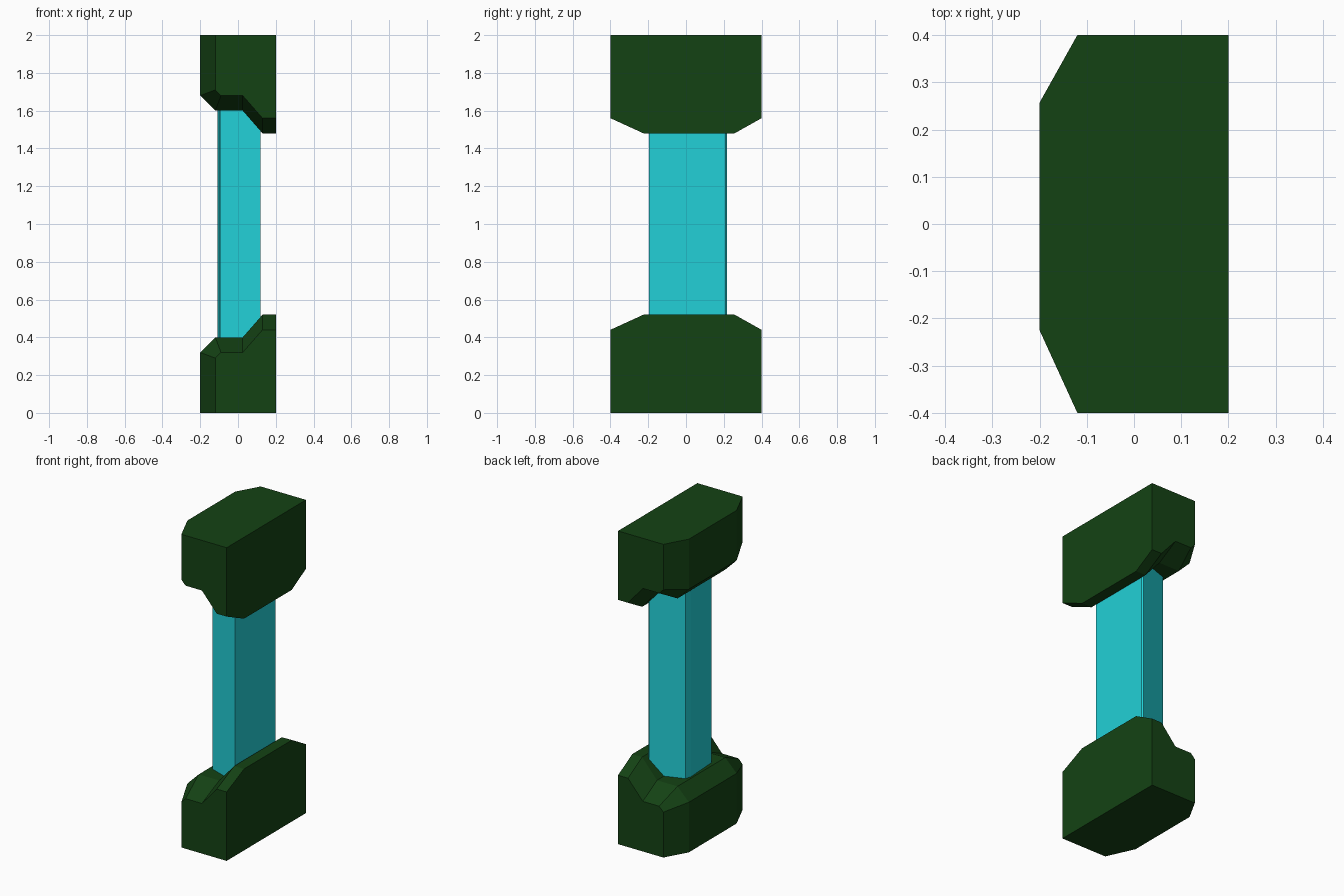
import bpy
import bmesh

if "Cube" in bpy.data.objects:
    bpy.data.objects.remove(bpy.data.objects["Cube"])


def material(name, rgb):
    mat = bpy.data.materials.new(name)
    mat.diffuse_color = (*rgb, 1)
    mat.use_nodes = True
    mat.node_tree.nodes["Principled BSDF"].inputs["Base Color"].default_value = mat.diffuse_color
    return mat


def loft(name, rings, mat, z=0.0):
    """Bridge matching closed rings of points and cap both ends."""
    bm = bmesh.new()
    loops = [[bm.verts.new(p) for p in ring] for ring in rings]
    for a, b in zip(loops, loops[1:]):
        for i in range(len(a)):
            j = (i + 1) % len(a)
            bm.faces.new((a[i], a[j], b[j], b[i]))
    bm.faces.new(loops[0])
    bm.faces.new(loops[-1])
    bmesh.ops.recalc_face_normals(bm, faces=bm.faces)
    mesh = bpy.data.meshes.new(name)
    bm.to_mesh(mesh)
    bm.free()
    mesh.materials.append(mat)
    obj = bpy.data.objects.new(name, mesh)
    obj.location.z = z
    bpy.context.collection.objects.link(obj)
    return obj


green = material("dark_green", (0.007, 0.055, 0.007))
cyan = material("cyan", (0.016, 0.63, 0.68))

# Stepped base block: bevelled end sections around a full middle section (x, z)
end = [(-0.12, 0), (-0.12, 0.29), (-0.09, 0.32), (0.025, 0.32),
       (0.13, 0.44), (0.2, 0.44), (0.2, 0)]
middle = [(-0.2, 0), (-0.2, 0.32), (-0.12, 0.40), (0.025, 0.40),
          (0.13, 0.52), (0.2, 0.52), (0.2, 0)]
sections = [(-0.4, end), (-0.225, middle), (0.257, middle), (0.4, end)]
blocks = loft("end_blocks",
              [[(x, y, z - 1) for x, z in prof] for y, prof in sections],
              green, z=1)

# Same block upside down at the top
mirror = blocks.modifiers.new("mirror_top", 'MIRROR')
mirror.use_axis = (False, False, True)
mirror.use_clip = False

# Tapered column joining the two blocks (plan outline)
plan = [(0.118, -0.197), (-0.095, -0.12), (-0.108, 0.103),
        (-0.098, 0.144), (0.11, 0.217), (0.118, 0.208)]
loft("column", [[(x, y, z) for x, y in plan] for z in (0.39, 1.61)], cyan)
